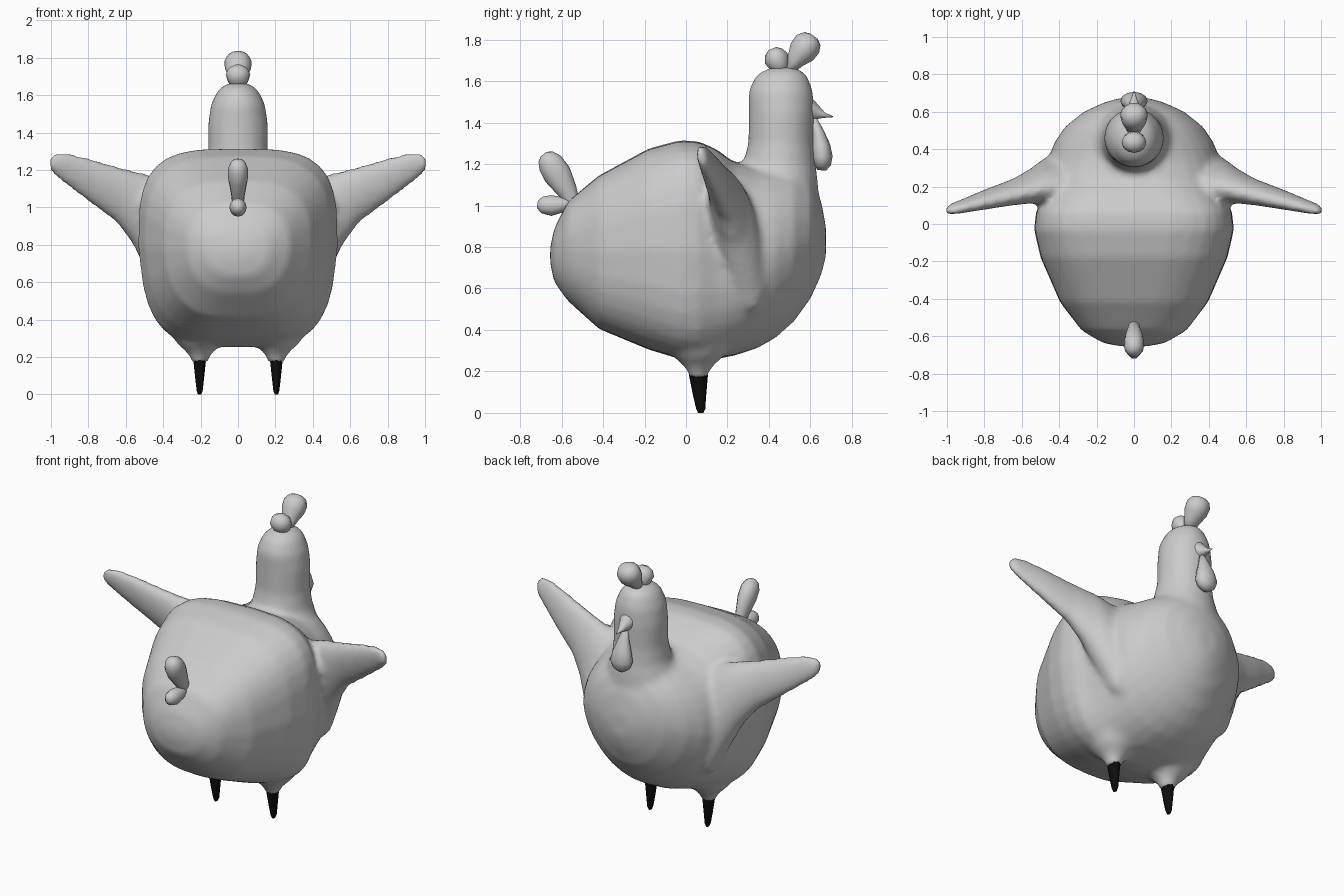
import bpy, bmesh, math
from mathutils import Vector


def material(name, value):
    m = bpy.data.materials.new(name)
    m.diffuse_color = (value, value, value, 1)
    return m


GREY = material("plumage grey", 0.6)
BLACK = material("leg black", 0.004)


def add_loft(bm, rings):
    """Skin a list of equal-length point rings and cap both ends."""
    rows = [[bm.verts.new(p) for p in r] for r in rings]
    n = len(rows[0])
    faces = [bm.faces.new((a[i], a[(i + 1) % n], b[(i + 1) % n], b[i]))
             for a, b in zip(rows, rows[1:]) for i in range(n)]
    faces += [bm.faces.new(rows[0][::-1]), bm.faces.new(rows[-1])]
    bmesh.ops.recalc_face_normals(bm, faces=faces)


def finish(name, bm, mat, angle=60):
    me = bpy.data.meshes.new(name)
    bm.to_mesh(me)
    bm.free()
    ob = bpy.data.objects.new(name, me)
    bpy.context.collection.objects.link(ob)
    me.materials.append(mat)
    bpy.ops.object.select_all(action='DESELECT')
    ob.select_set(True)
    bpy.context.view_layer.objects.active = ob
    bpy.ops.object.shade_smooth_by_angle(angle=math.radians(angle))
    return ob


def angles(n):
    return [2 * math.pi * i / n for i in range(n)]


def power(v, n):
    return math.copysign(abs(v) ** (2 / n), v)


def body_ring(y, bottom, top, width, n):
    """Squarish section across the body, narrower towards the belly."""
    pts = []
    for a in angles(32):
        c, s = power(math.cos(a), n), power(math.sin(a), n)
        taper = 1 + 0.1 * min(s, 0)
        pts.append((width * c * taper, y, (top + bottom) / 2 + s * (top - bottom) / 2))
    return pts


def flat_ring(x, y, z, rx, ry, n=16):
    return [(x + rx * math.cos(a), y + ry * math.sin(a), z) for a in angles(n)]


def wing_ring(side, x, top, bottom, y, thick):
    """Thin section whose lower edge leans forward."""
    h = (top - bottom) / 2
    return [(side * x, y + thick * math.cos(a) - 0.18 * h * math.sin(a),
             (top + bottom) / 2 + h * math.sin(a)) for a in angles(16)]


# Body, neck, wings and thighs fused into one skin
bm = bmesh.new()
add_loft(bm, [body_ring(*r) for r in (
    (-0.655, 0.72, 0.80, 0.07, 2.2), (-0.635, 0.63, 0.89, 0.17, 2.4),
    (-0.57, 0.54, 1.02, 0.28, 2.6), (-0.42, 0.405, 1.145, 0.395, 2.9),
    (-0.18, 0.305, 1.275, 0.50, 3.2), (-0.03, 0.26, 1.315, 0.535, 3.5),
    (0.06, 0.25, 1.31, 0.525, 3.6), (0.15, 0.26, 1.27, 0.49, 3.2),
    (0.23, 0.275, 1.21, 0.475, 2.7), (0.34, 0.31, 1.19, 0.46, 2.3),
    (0.43, 0.36, 1.19, 0.43, 2.1), (0.52, 0.44, 1.18, 0.37, 2.0),
    (0.60, 0.55, 1.13, 0.27, 2.0), (0.65, 0.66, 1.03, 0.16, 2.0),
    (0.675, 0.75, 0.90, 0.07, 2.0))])
add_loft(bm, [flat_ring(0, y, z, rx, ry, 24) for z, y, rx, ry in (
    (0.80, 0.42, 0.30, 0.23), (1.00, 0.43, 0.25, 0.215), (1.13, 0.445, 0.205, 0.19),
    (1.20, 0.45, 0.175, 0.175), (1.30, 0.458, 0.16, 0.158), (1.45, 0.46, 0.16, 0.158),
    (1.55, 0.457, 0.145, 0.156), (1.62, 0.46, 0.112, 0.128), (1.65, 0.465, 0.08, 0.095),
    (1.67, 0.465, 0.03, 0.04))])
for side in (-1, 1):
    add_loft(bm, [wing_ring(side, *r) for r in (
        (0.25, 1.10, 0.40, 0.27, 0.14), (0.42, 1.16, 0.50, 0.25, 0.12),
        (0.49, 1.18, 0.65, 0.23, 0.105), (0.56, 1.195, 0.80, 0.20, 0.085),
        (0.65, 1.22, 0.92, 0.17, 0.066), (0.80, 1.265, 1.03, 0.13, 0.05),
        (0.92, 1.295, 1.12, 0.095, 0.035), (0.98, 1.29, 1.17, 0.08, 0.028),
        (1.007, 1.265, 1.20, 0.072, 0.02))])
    add_loft(bm, [flat_ring(side * 0.205, 0.06, z, r, r) for z, r in (
        (0.50, 0.17), (0.33, 0.16), (0.27, 0.12), (0.235, 0.08), (0.20, 0.052), (0.165, 0.043))])
body = finish("body", bm, GREY)
remesh = body.modifiers.new("fuse", 'REMESH')
remesh.mode = 'VOXEL'
remesh.voxel_size = 0.02
remesh.use_smooth_shade = True
smooth = body.modifiers.new("soften", 'SMOOTH')
smooth.factor = 0.5
smooth.iterations = 5

# Tapered legs
for side, name in ((-1, "left_leg"), (1, "right_leg")):
    bm = bmesh.new()
    add_loft(bm, [flat_ring(side * 0.205, y, z, rx, ry, 8) for z, y, rx, ry in (
        (0.185, 0.06, 0.034, 0.046), (0.08, 0.066, 0.023, 0.031),
        (0.02, 0.071, 0.016, 0.022), (0.0, 0.071, 0.009, 0.013))])
    finish(name, bm, BLACK)


def lobe(name, stations):
    """Rounded lobe along a path in the middle plane: (y, z, half width, half depth)."""
    bm = bmesh.new()
    rings = []
    for i, (y, z, rx, r) in enumerate(stations):
        a, b = stations[max(i - 1, 0)], stations[min(i + 1, len(stations) - 1)]
        d = Vector((0, b[0] - a[0], b[1] - a[1])).normalized()
        side = Vector((0, -d.z, d.y))
        rings.append([Vector((rx * math.cos(t), y, z)) + side * r * math.sin(t)
                      for t in angles(12)])
    add_loft(bm, rings)
    return finish(name, bm, GREY, 75)


# Comb
lobe("front_comb", ((0.49, 1.64, 0.03, 0.02), (0.525, 1.695, 0.05, 0.042),
                    (0.56, 1.742, 0.07, 0.068), (0.588, 1.78, 0.073, 0.069),
                    (0.61, 1.805, 0.055, 0.05), (0.618, 1.816, 0.025, 0.022)))
lobe("rear_comb", ((0.47, 1.64, 0.035, 0.03), (0.452, 1.675, 0.055, 0.05),
                   (0.435, 1.71, 0.066, 0.06), (0.423, 1.74, 0.052, 0.045),
                   (0.416, 1.757, 0.022, 0.02)))
# Beak and wattle
lobe("beak", ((0.58, 1.465, 0.06, 0.065), (0.625, 1.45, 0.036, 0.038),
              (0.665, 1.436, 0.018, 0.014), (0.71, 1.428, 0.002, 0.002)))
lobe("wattle", ((0.615, 1.42, 0.015, 0.015), (0.635, 1.36, 0.036, 0.028),
                (0.65, 1.29, 0.06, 0.045), (0.657, 1.235, 0.073, 0.05),
                (0.657, 1.195, 0.058, 0.042), (0.655, 1.17, 0.022, 0.02)))
# Tail feathers
lobe("upper_tail", ((-0.53, 0.99, 0.025, 0.025), (-0.575, 1.075, 0.038, 0.05),
                    (-0.62, 1.15, 0.052, 0.068), (-0.655, 1.205, 0.054, 0.062),
                    (-0.678, 1.235, 0.04, 0.042), (-0.688, 1.247, 0.018, 0.018)))
lobe("lower_tail", ((-0.53, 1.015, 0.02, 0.015), (-0.59, 1.005, 0.038, 0.036),
                    (-0.65, 1.0, 0.046, 0.05), (-0.695, 1.003, 0.036, 0.04),
                    (-0.717, 1.006, 0.015, 0.018)))
